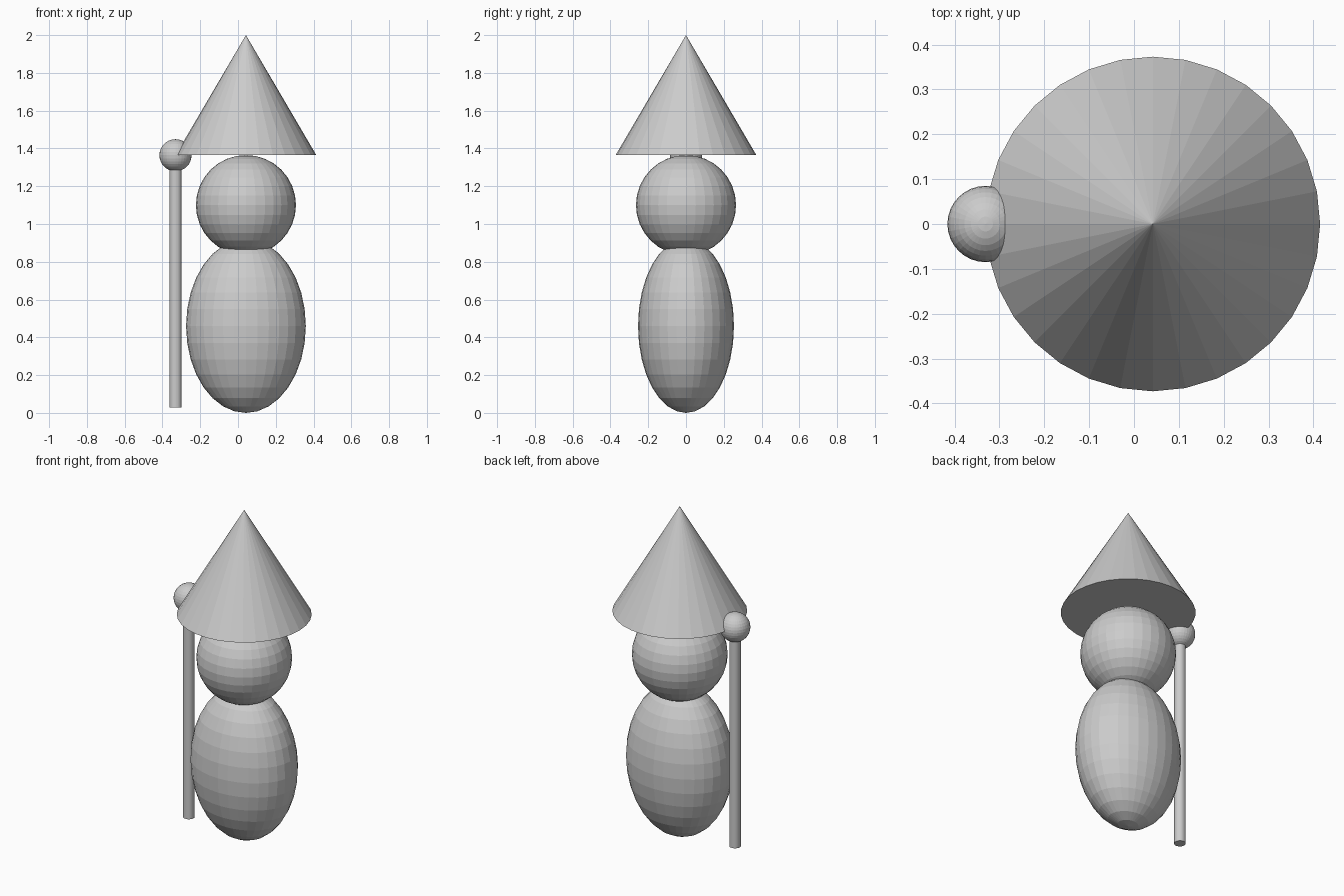
import bpy

if "Cube" in bpy.data.objects:
    bpy.data.objects.remove(bpy.data.objects["Cube"])

BODY_X = 0.042    # axis of the figure
STAFF_X = -0.331  # axis of the staff


def ball(name, x, z, size):
    bpy.ops.mesh.primitive_uv_sphere_add(segments=32, ring_count=16, radius=1, location=(x, 0, z))
    obj = bpy.context.object
    obj.name = name
    obj.scale = size
    return obj


# Body and head
ball("body", BODY_X, 0.46, (0.317, 0.254, 0.46))
ball("head", BODY_X, 1.10, (0.265, 0.265, 0.265))

# Pointed hat with closed underside
hat_bottom, hat_top = 1.364, 2.0
bpy.ops.mesh.primitive_cone_add(vertices=32, radius1=0.373, radius2=0, depth=hat_top - hat_bottom,
                                location=(BODY_X, 0, (hat_bottom + hat_top) / 2))
bpy.context.object.name = "hat"

# Staff with a round knob
staff_bottom, staff_top = 0.028, 1.35
bpy.ops.mesh.primitive_cylinder_add(vertices=32, radius=0.032, depth=staff_top - staff_bottom,
                                    location=(STAFF_X, 0, (staff_bottom + staff_top) / 2))
bpy.context.object.name = "staff"
ball("staff_knob", STAFF_X, 1.364, (0.085, 0.085, 0.085))
